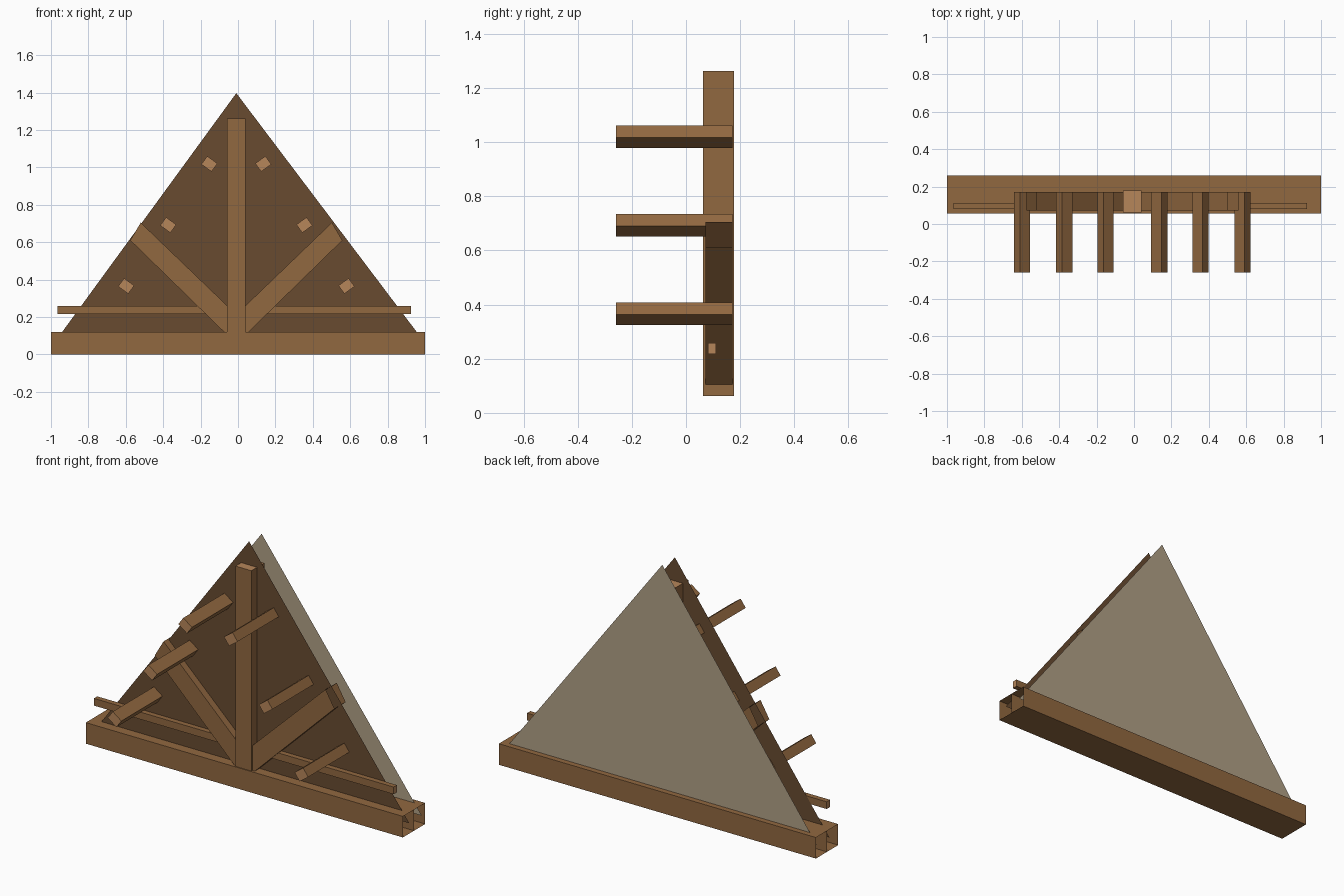
import bpy, bmesh, math
from mathutils import Vector

if "Cube" in bpy.data.objects:
    bpy.data.objects.remove(bpy.data.objects["Cube"])

CX = -0.009  # centre line of the gable


def material(name, rgb):
    m = bpy.data.materials.new(name)
    m.diffuse_color = (*rgb, 1.0)
    m.use_nodes = True
    m.node_tree.nodes["Principled BSDF"].inputs["Base Color"].default_value = m.diffuse_color
    return m


WOOD = material("brown timber", (0.284, 0.138, 0.051))
END = material("light end grain", (0.468, 0.238, 0.102))
DARK = material("dark boarding", (0.140, 0.070, 0.030))
GREY = material("grey plaster", (0.434, 0.352, 0.240))


def finish(name, bm, mats):
    me = bpy.data.meshes.new(name)
    bm.to_mesh(me)
    bm.free()
    for m in mats:
        me.materials.append(m)
    ob = bpy.data.objects.new(name, me)
    bpy.context.collection.objects.link(ob)
    return ob


def prism(name, pts, y0, y1, end_axis=None, open_axis=None):
    """Extrude an x-z outline along y; faces along end_axis get end grain,
    faces along open_axis are left out."""
    bm = bmesh.new()
    face = bm.faces.new([bm.verts.new((x, y0, z)) for x, z in pts])
    ext = bmesh.ops.extrude_face_region(bm, geom=[face], use_keep_orig=True)
    moved = [v for v in ext["geom"] if isinstance(v, bmesh.types.BMVert)]
    bmesh.ops.translate(bm, verts=moved, vec=(0, y1 - y0, 0))
    bmesh.ops.recalc_face_normals(bm, faces=bm.faces)
    bm.normal_update()

    def along(f, axis):
        return abs(f.normal.dot(Vector(axis).normalized())) > 0.9

    if end_axis:
        for f in bm.faces:
            f.material_index = int(along(f, end_axis))
    if open_axis:
        gone = [f for f in bm.faces if along(f, open_axis)]
        bmesh.ops.delete(bm, geom=gone, context="FACES")
    return finish(name, bm, [WOOD, END] if end_axis else [WOOD])


def rect(x0, x1, z0, z1):
    return [(x0, z0), (x1, z0), (x1, z1), (x0, z1)]


def sheet(name, pts, y, mat):
    bm = bmesh.new()
    bm.faces.new([bm.verts.new((x, y, z)) for x, z in pts])
    return finish(name, bm, [mat])


# Hollow, open-ended base beam with its inner dividing board
prism("base_beam", rect(-1, 1, 0, 0.12), 0.057, 0.258, open_axis=(1, 0, 0))
sheet("base_divider", rect(-1, 1, 0, 0.12), 0.158, WOOD)

# Thin triangular gable panels, front and back
gable = [(CX - 0.975, 0.06), (CX + 1.01, 0.06), (CX, 1.397)]
sheet("gable_boarding", gable, 0.113, DARK)
sheet("gable_back_wall", gable, 0.226, GREY)

# King post and horizontal tie bar
prism("king_post", rect(-0.059, 0.041, 0.062, 1.262), 0.062, 0.178,
      end_axis=(0, 0, 1))
prism("tie_bar", rect(-0.965, 0.925, 0.217, 0.258), 0.081, 0.111,
      end_axis=(1, 0, 0))

for side, s in (("left", -1), ("right", 1)):
    # Diagonal brace, open at its ends
    outline = [(0.045, 0.10), (0.567, 0.61), (0.511, 0.705), (-0.03, 0.185)]
    prism(f"{side}_brace", [(CX + s * x, z) for x, z in outline],
          0.072, 0.172, open_axis=(s * 0.80, 0, 0.60))

    # Projecting purlins, turned to follow the roof slope
    a = math.radians(36)
    for i, (px, pz) in enumerate(((0.144, 1.019), (0.364, 0.692), (0.589, 0.366))):
        pts = []
        for u, v in rect(-0.0335, 0.0335, -0.027, 0.027):
            x = u * math.cos(a) - v * math.sin(a)
            z = u * math.sin(a) + v * math.cos(a)
            pts.append((CX + s * (px + x), pz + z))
        prism(f"{side}_purlin_{i + 1}", pts, -0.258, 0.172, end_axis=(0, 1, 0))
